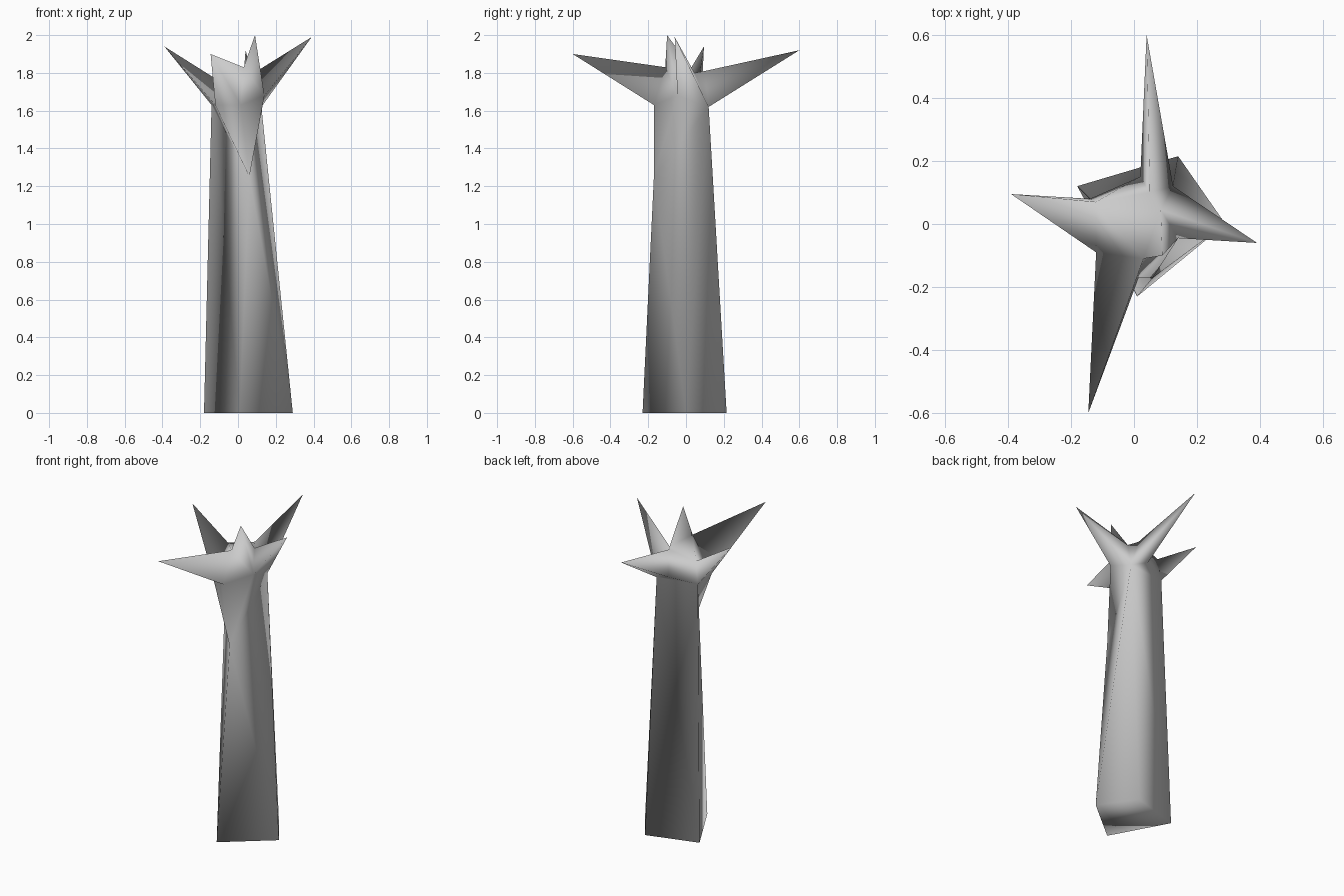
import bpy, bmesh

cube = bpy.data.objects.get("Cube")
if cube:
    bpy.data.objects.remove(cube, do_unlink=True)

# One plain bark colour
bark = bpy.data.materials.new("bark_grey")
bark.use_nodes = True
colour = (0.6, 0.6, 0.6, 1)
bark.diffuse_color = colour
bark.node_tree.nodes["Principled BSDF"].inputs["Base Color"].default_value = colour

# Landmarks of the trunk, from the ground up
points = {
    # splayed foot
    "foot_left_back": (0.14, 0.215, 0), "foot_left": (0.29, 0, 0),
    "foot_front": (0.01, -0.23, 0), "foot_right": (-0.18, 0.12, 0),
    # shoulder, where the limbs begin
    "crotch": (0.06, -0.17, 1.25),
    "right": (-0.14, 0.08, 1.63), "left": (0.124, 0.12, 1.62),
    "back": (0.02, 0.15, 1.66), "front_right": (-0.12, -0.09, 1.63),
    "front": (0.015, -0.17, 1.63), "front_left": (0.14, -0.045, 1.68),
    # crown
    "crown_front": (0.03, -0.11, 1.83), "crown_right": (-0.12, 0.07, 1.77),
    "crown_left": (0.085, 0.045, 1.80), "crown_back": (0.05, 0.10, 1.81),
}

# Skin between the landmarks
skin = [
    "foot_left_back foot_left foot_front foot_right",
    "foot_right foot_left_back left right", "right left back",
    "foot_right foot_front right", "foot_front crotch right",
    "crotch front_right right", "foot_left foot_front crotch",
    "foot_left crotch left", "foot_left_back foot_left left",
    "crotch left front_left", "crotch front_left front",
    "crotch front front_right", "front front_left crown_front",
    "front_right crown_front crown_right",
    "crown_front crown_left crown_right",
    "crown_right crown_left crown_back", "crown_right crown_back back",
    "crown_right back right", "left crown_back crown_left",
]

# Each broken limb is a spike: its tip and the three landmarks at its root
limbs = [
    ((-0.145, -0.60, 1.90), "front_right front crown_front"),
    ((-0.39, 0.095, 1.94), "right front_right crown_right"),
    ((0.04, 0.60, 1.92), "left back crown_back"),
    ((0.39, -0.06, 1.99), "left front_left crown_left"),
    ((0.09, -0.10, 2.00), "crown_front front_left crown_left"),
]

bm = bmesh.new()
verts = {name: bm.verts.new(co) for name, co in points.items()}
for names in skin:
    bm.faces.new([verts[n] for n in names.split()])
for tip, root in limbs:
    top = bm.verts.new(tip)
    ring = [verts[n] for n in root.split()]
    for a, b in zip(ring, ring[1:] + ring[:1]):
        bm.faces.new((a, b, top))
bmesh.ops.recalc_face_normals(bm, faces=bm.faces[:])
for face in bm.faces:
    face.smooth = True

mesh = bpy.data.meshes.new("tree_trunk")
bm.to_mesh(mesh)
bm.free()
mesh.materials.append(bark)
trunk = bpy.data.objects.new("tree_trunk", mesh)
bpy.context.collection.objects.link(trunk)
